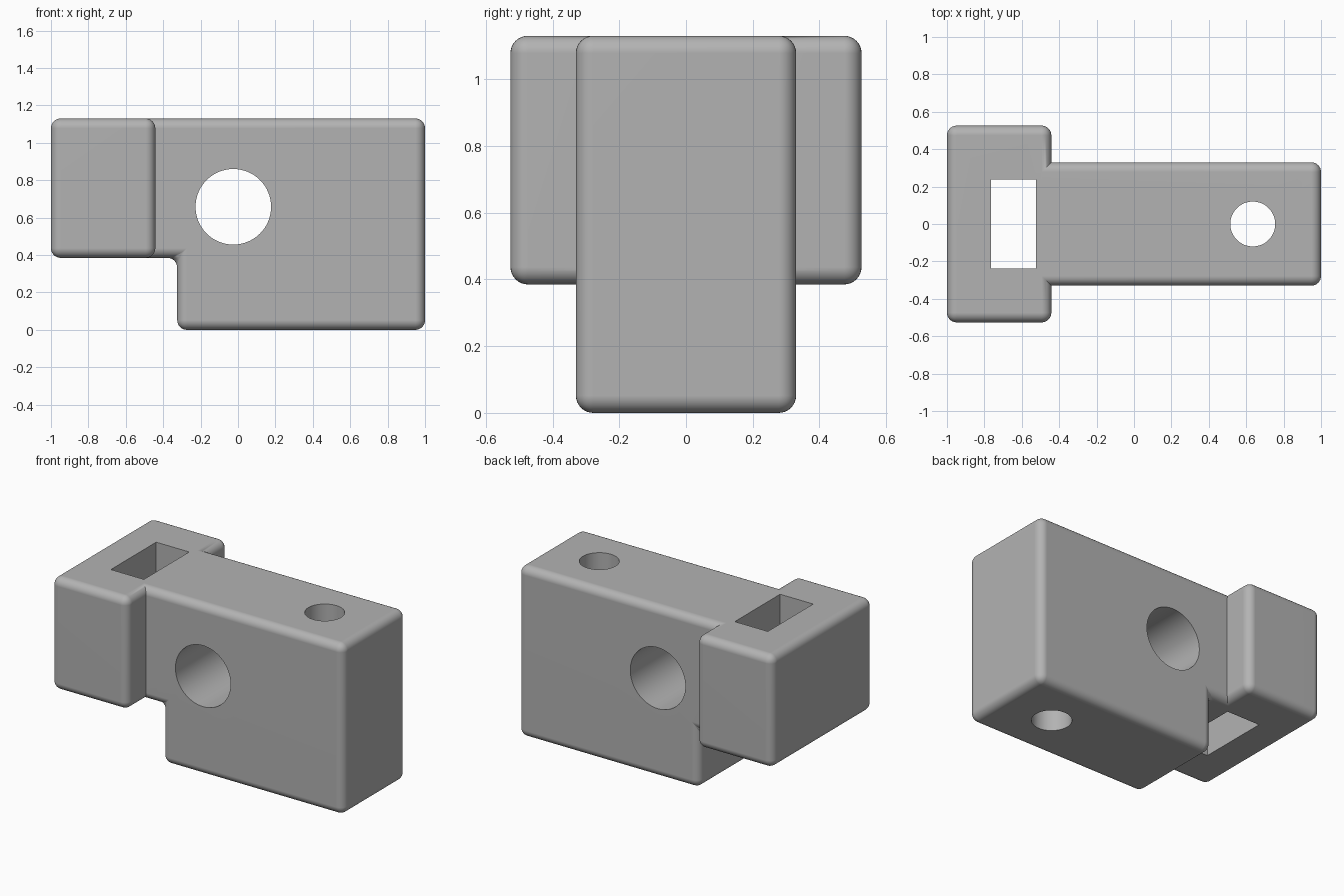
import bpy
import bmesh
from mathutils import Matrix, Vector

default = bpy.data.objects.get("Cube")
if default:
    bpy.data.objects.remove(default, do_unlink=True)

TOP, STEP, RADIUS = 1.13, 0.385, 0.052

grey = bpy.data.materials.new("plain grey")
grey.use_nodes = True
colour = (0.45, 0.45, 0.45, 1)
grey.diffuse_color = colour
grey.node_tree.nodes["Principled BSDF"].inputs["Base Color"].default_value = colour


def add_object(name, bm):
    mesh = bpy.data.meshes.new(name)
    bmesh.ops.recalc_face_normals(bm, faces=bm.faces[:])
    bm.to_mesh(mesh)
    bm.free()
    mesh.materials.append(grey)
    obj = bpy.data.objects.new(name, mesh)
    bpy.context.collection.objects.link(obj)
    return obj


def prism(name, profile, half_depth):
    """Extrude an x-z profile symmetrically along y."""
    bm = bmesh.new()
    face = bm.faces.new([bm.verts.new((x, -half_depth, z)) for x, z in profile])
    side = bmesh.ops.extrude_face_region(bm, geom=[face])
    verts = [v for v in side["geom"] if isinstance(v, bmesh.types.BMVert)]
    bmesh.ops.translate(bm, verts=verts, vec=(0, 2 * half_depth, 0))
    return add_object(name, bm)


def bore(name, centre, radius, axis):
    """Round cutter running right through the block."""
    bm = bmesh.new()
    turn = Vector((0, 0, 1)).rotation_difference(axis).to_matrix().to_4x4()
    bmesh.ops.create_cone(bm, cap_ends=True, segments=64, radius1=radius,
                          radius2=radius, depth=3,
                          matrix=Matrix.Translation(centre) @ turn)
    return add_object(name, bm)


def apply(obj, modifier):
    with bpy.context.temp_override(object=obj, active_object=obj):
        bpy.ops.object.modifier_apply(modifier=modifier.name)


def round_edges(obj):
    bevel = obj.modifiers.new("rounded edges", 'BEVEL')
    bevel.width = RADIUS
    bevel.segments = 8
    bevel.limit_method = 'NONE'
    apply(obj, bevel)


def combine(obj, other, operation):
    boolean = obj.modifiers.new("combine", 'BOOLEAN')
    boolean.object = other
    boolean.operation = operation
    boolean.solver = 'EXACT'
    apply(obj, boolean)
    bpy.data.objects.remove(other, do_unlink=True)


# Stepped main block and wide crossbar, rounded separately so they meet in a crease
block = prism("stepped_block", [(-0.88, STEP), (-0.325, STEP), (-0.325, 0),
                                (1, 0), (1, TOP), (-0.88, TOP)], 0.33)
crossbar = prism("crossbar", [(-1, STEP), (-0.442, STEP),
                              (-0.442, TOP), (-1, TOP)], 0.526)
for part in (block, crossbar):
    round_edges(part)
combine(block, crossbar, 'UNION')

# Rectangular slot, cross bore and vertical bore
slot = prism("slot_cutter", [(-0.765, -1), (-0.523, -1), (-0.523, 2), (-0.765, 2)], 0.237)
cross_bore = bore("cross_bore_cutter", (-0.025, 0, 0.658), 0.202, Vector((0, 1, 0)))
pin_bore = bore("pin_bore_cutter", (0.635, 0, 0.5), 0.12, Vector((0, 0, 1)))
for cutter in (slot, cross_bore, pin_bore):
    combine(block, cutter, 'DIFFERENCE')

# Smooth roundings with crisp hole rims and flat sides
bpy.ops.object.select_all(action='DESELECT')
block.select_set(True)
bpy.context.view_layer.objects.active = block
bpy.ops.object.shade_smooth_by_angle(angle=0.5)
weighted = block.modifiers.new("flat sides", 'WEIGHTED_NORMAL')
weighted.keep_sharp = True
